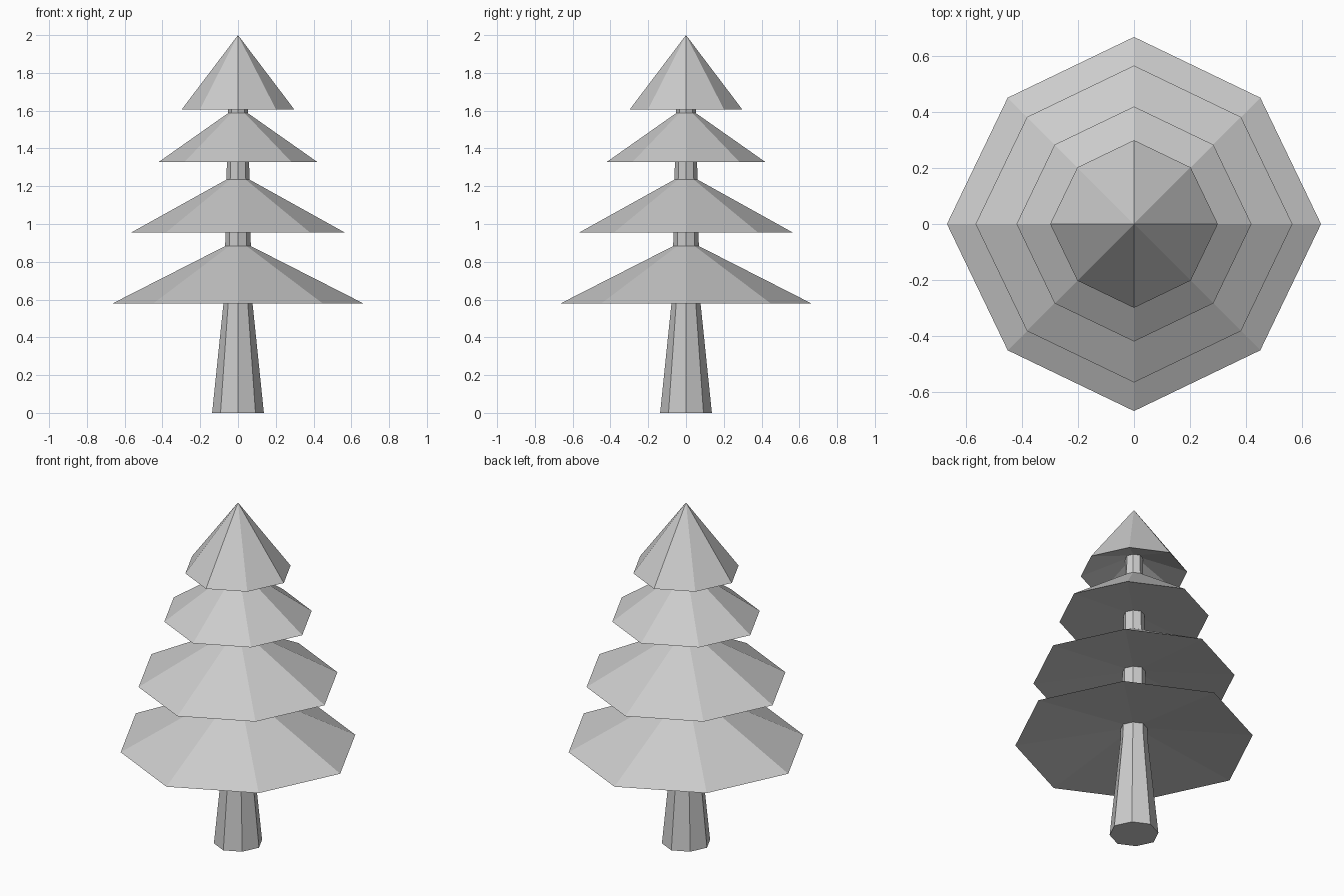
import bpy
import bmesh
from math import cos, sin, pi, hypot

SIDES = 8
DIAGONAL = 0.955  # diagonal corners sit slightly closer in than axis corners

old = bpy.data.objects.get("Cube")
if old:
    bpy.data.objects.remove(old, do_unlink=True)

grey = bpy.data.materials.new("plain grey")
grey.use_nodes = True
colour = (0.6, 0.6, 0.6, 1)
grey.diffuse_color = colour
bsdf = next(n for n in grey.node_tree.nodes if n.type == "BSDF_PRINCIPLED")
bsdf.inputs["Base Color"].default_value = colour


def ring(bm, radius, z):
    """Eight-cornered ring, or a single point when the radius is zero."""
    if radius == 0:
        return [bm.verts.new((0, 0, z))] * SIDES
    verts = []
    for i in range(SIDES):
        r = radius * (DIAGONAL if i % 2 else 1)
        a = 2 * pi * i / SIDES
        verts.append(bm.verts.new((r * cos(a), r * sin(a), z)))
    return verts


def turned(name, profile):
    """Flat-shaded part swept around the z axis from (radius, z) points."""
    bm = bmesh.new()
    rings = [ring(bm, r, z) for r, z in profile]
    for low, high in zip(rings, rings[1:]):
        for i in range(SIDES):
            j = (i + 1) % SIDES
            corners = [low[i], low[j], high[j], high[i]]
            bm.faces.new(list(dict.fromkeys(corners)))
    mesh = bpy.data.meshes.new(name)
    bm.to_mesh(mesh)
    bm.free()
    mesh.materials.append(grey)
    obj = bpy.data.objects.new(name, mesh)
    bpy.context.collection.objects.link(obj)
    return obj


# Tapered trunk, closed at the foot and running up inside the tip
turned("trunk", [(0, 0), (0.137, 0), (0.077, 0.58), (0.067, 0.92),
                 (0.06, 1.28), (0.052, 1.6), (0.049, 1.7)])

# Branch tiers: hollowed underside, wide rim, then slope back to the trunk
tiers = [
    ("lowest_branches", (0.074, 0.65), (0.667, 0.578), (0.068, 0.883)),
    ("lower_branches", (0.065, 1.0), (0.565, 0.955), (0.061, 1.235)),
    ("upper_branches", (0.058, 1.35), (0.419, 1.329), (0.052, 1.587)),
    ("tree_tip", (0.049, 1.7), (0.299, 1.605), (0, 2)),
]
for name, *profile in tiers:
    turned(name, profile)
